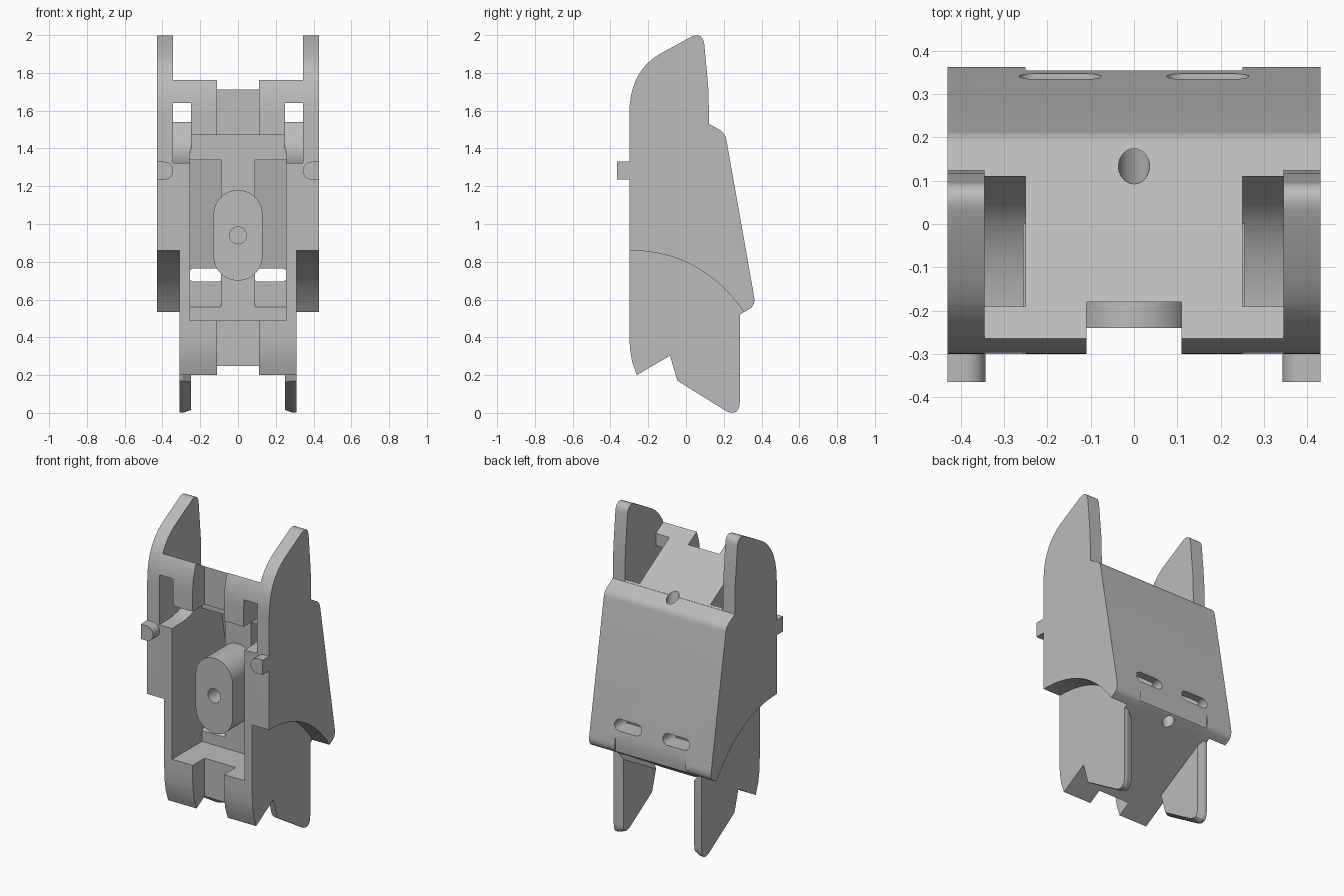
import bpy, bmesh, math
from mathutils import Vector

cube = bpy.data.objects.get("Cube")
if cube:
    bpy.data.objects.remove(cube, do_unlink=True)

grey = bpy.data.materials.new("plain grey")
grey.use_nodes = True
grey.diffuse_color = (0.5, 0.5, 0.5, 1)
grey.node_tree.nodes["Principled BSDF"].inputs["Base Color"].default_value = (0.5, 0.5, 0.5, 1)


def prism(name, pts, a, b, axis="x", end_scale=1.0):
    """Extrude a profile from a to b; points are (y, z) for axis x, (x, z) for axis y."""
    bm = bmesh.new()
    cu = sum(p[0] for p in pts) / len(pts)
    cv = sum(p[1] for p in pts) / len(pts)

    def ring(d, s):
        out = []
        for u, v in pts:
            u, v = cu + (u - cu) * s, cv + (v - cv) * s
            out.append(bm.verts.new((d, u, v) if axis == "x" else (u, d, v)))
        return out

    r1, r2 = ring(a, 1), ring(b, end_scale)
    bm.faces.new(r1)
    bm.faces.new(r2)
    for i in range(len(pts)):
        j = (i + 1) % len(pts)
        bm.faces.new((r1[i], r1[j], r2[j], r2[i]))
    bmesh.ops.recalc_face_normals(bm, faces=bm.faces)
    mesh = bpy.data.meshes.new(name)
    bm.to_mesh(mesh)
    bm.free()
    mesh.materials.append(grey)
    ob = bpy.data.objects.new(name, mesh)
    bpy.context.collection.objects.link(ob)
    return ob


def box(x0, x1, z0, z1):
    return [(x0, z0), (x1, z0), (x1, z1), (x0, z1)]


def arc(cu, cv, r, start, end, n=10):
    return [(cu + r * math.cos(math.radians(start + (end - start) * i / n)),
             cv + r * math.sin(math.radians(start + (end - start) * i / n))) for i in range(n + 1)]


def circle(cu, cv, r):
    return arc(cu, cv, r, 0, 345, 23)


def curve(p0, p1, p2, n=10):
    return [tuple((1 - t) ** 2 * a + 2 * t * (1 - t) * b + t * t * c
                  for a, b, c in zip(p0, p1, p2)) for t in (i / n for i in range(n + 1))]


def cut(ob, cutter):
    mod = ob.modifiers.new("cut", "BOOLEAN")
    mod.operation, mod.solver, mod.object = "DIFFERENCE", "EXACT", cutter
    bpy.context.view_layer.objects.active = ob
    bpy.ops.object.modifier_apply(modifier=mod.name)
    bpy.data.objects.remove(cutter, do_unlink=True)


def smooth(ob):
    bpy.ops.object.select_all(action="DESELECT")
    ob.select_set(True)
    bpy.context.view_layer.objects.active = ob
    bpy.ops.object.shade_smooth_by_angle(angle=math.radians(25))


def top(y):
    return 1.605 - 0.6 * y


def bottom(y):
    return 0.353 + 0.588 * y


# Main body with ears, as one side profile
profile = ([(-0.26, 0.2), (-0.285, 0.27), (-0.297, 0.34), (-0.3, 0.42)]
           + curve((-0.3, 1.58), (-0.3, 1.82), (-0.12, 1.91))
           + curve((0.03, 1.993), (0.09, 2.015), (0.097, 1.95), 6)
           + [(0.118, 1.72), (0.123, 1.53)]
           + curve((0.18, 1.497), (0.207, 1.48), (0.213, 1.45), 5)
           + curve((0.36, 0.62), (0.368, 0.575), (0.345, 0.556), 5))
body = prism("body", profile, -0.43, 0.43)

# Gap between the ears, above the sloping top
cut(body, prism("cutter", [(-0.5, top(-0.5)), (0.123, top(0.123)), (0.2, 2.2), (-0.5, 2.2)],
                -0.345, 0.345))

# Arched relief under each side flange
arch = curve((-0.3, 0.86), (0.08, 0.86), (0.31, 0.53), 16)
for s in (-1, 1):
    cut(body, prism("cutter", [(-0.5, 0.86)] + arch + [(0.31, 0), (-0.5, 0)], s * 0.31, s * 0.6))

# Front pocket and long centre groove
cut(body, prism("cutter", box(-0.255, 0.255, 0.49, 1.47), -0.5, 0, "y"))
cut(body, prism("cutter", box(-0.11, 0.11, 0, 2.1), -0.5, -0.18, "y"))

for s in (-1, 1):
    # Window beside each ear, with a curved floor
    window = ([(-0.5, 1.32), (-0.19, 1.325)] + curve((-0.15, 1.33), (0.01, 1.36), (0.07, 1.47), 8)
              + [(0.11, 1.535), (0.11, 2.1), (-0.19, 2.1), (-0.19, 1.64), (-0.5, 1.64)])
    cut(body, prism("cutter", window, s * 0.25, s * 0.345))
    # Deep recess behind the pocket
    recess = [(-0.05, 0.56), (0, 0.56), (0.255, 0.71), (0.285, 0.75), (0.18, 1.34), (-0.05, 1.34)]
    cut(body, prism("cutter", recess, s * 0.09, s * 0.253))
    # Rounded slot through the back wall
    slot = arc(s * 0.17 + 0.06, 0.73, 0.035, -90, 90) + arc(s * 0.17 - 0.06, 0.73, 0.035, 90, 270)
    cut(body, prism("cutter", slot, 0.22, 0.5, "y"))

# Long pin hole, parallel to the back
bm = bmesh.new()
bmesh.ops.create_cone(bm, cap_ends=True, segments=24, radius1=0.036, radius2=0.036, depth=1.3)
mesh = bpy.data.meshes.new("cutter")
bm.to_mesh(mesh)
bm.free()
pin_hole = bpy.data.objects.new("cutter", mesh)
bpy.context.collection.objects.link(pin_hole)
pin_hole.location = (0, 0.222, 1.02)
pin_hole.rotation_euler = Vector((0, -0.176, 1)).to_track_quat("Z", "Y").to_euler()
bpy.context.view_layer.update()
cut(body, pin_hole)

# Softened lower back edge between the flanges
cut(body, prism("cutter", [(0.345, 0.5), (0.354, 0.6), (0.354, 0.655), (0.45, 0.655), (0.45, 0.5)],
                -0.25, 0.25))
smooth(body)

# Oblong boss with a round hole
boss = prism("boss", arc(0, 1.05, 0.13, 0, 180, 16) + arc(0, 0.83, 0.13, 180, 360, 16),
             -0.24, 0.04, "y")
cut(boss, prism("cutter", circle(0, 0.94, 0.045), -0.4, -0.1, "y"))
smooth(boss)

for s, side in ((1, "left"), (-1, "right")):
    # Lower legs with a tapered inner edge
    leg = ([(-0.09, bottom(-0.09) + 0.02), (-0.045, 0.17)]
           + curve((0.215, 0.008), (0.285, -0.02), (0.285, 0.06), 6)
           + [(0.285, bottom(0.285) + 0.01)])
    smooth(prism(side + "_leg", leg, s * 0.29, s * 0.31))
    smooth(prism(side + "_leg_inner", leg, s * 0.29, s * 0.25, end_scale=0.88))
    # Front pegs, rounded on the inner end
    peg = [(s * 0.43, 1.235), (s * 0.43, 1.33)] + [
        (s * u, v) for u, v in arc(0.39, 1.2825, 0.0475, 90, 270, 10)]
    smooth(prism(side + "_peg", peg, -0.365, -0.28, "y"))
